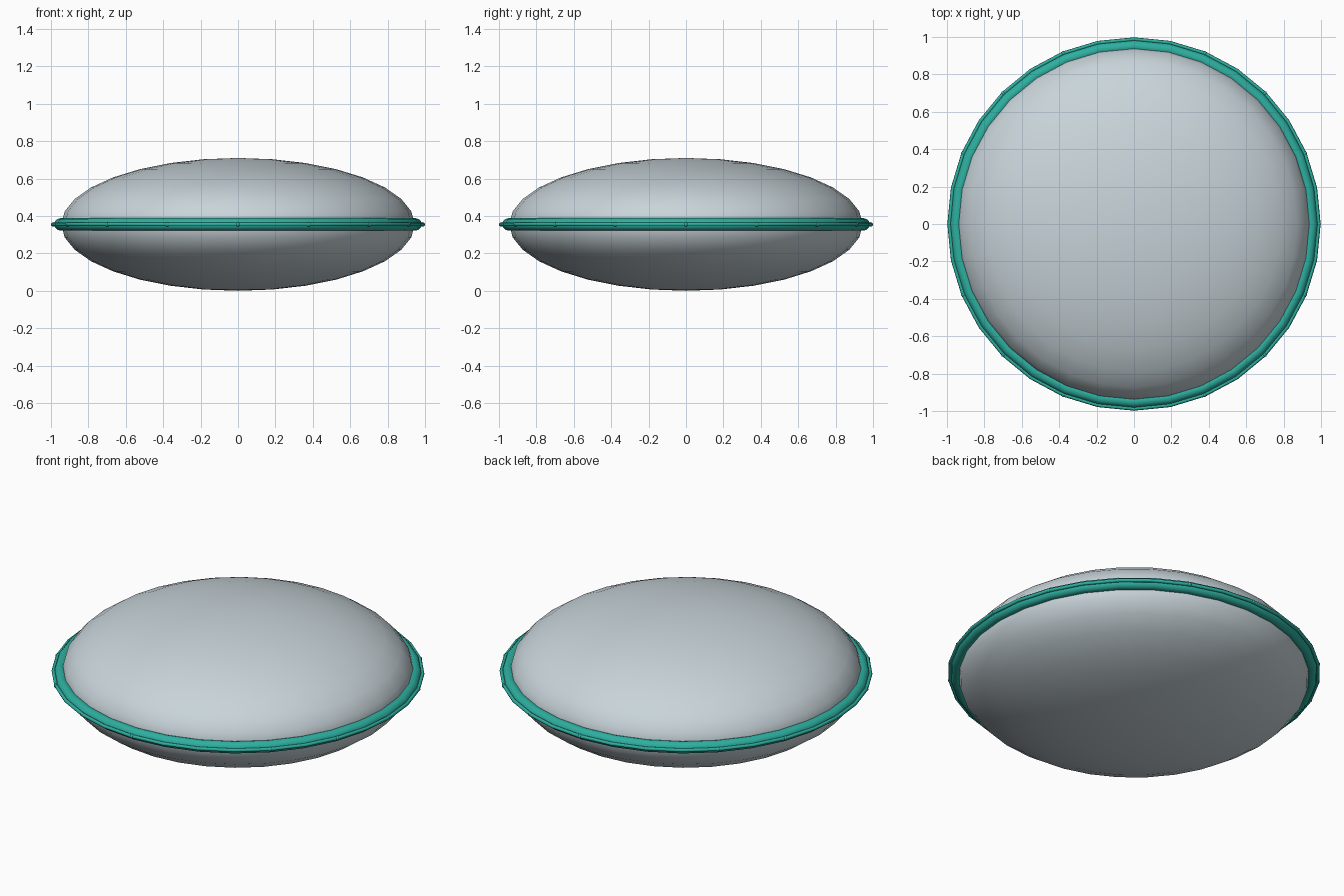
import bpy
import bmesh
import math
from mathutils import Matrix

if "Cube" in bpy.data.objects:
    bpy.data.objects.remove(bpy.data.objects["Cube"])

MID = 0.355   # height of the rim plane
SIDES = 32


def material(name, rgb):
    m = bpy.data.materials.new(name)
    m.diffuse_color = (*rgb, 1.0)
    m.use_nodes = True
    m.node_tree.nodes["Principled BSDF"].inputs["Base Color"].default_value = m.diffuse_color
    return m


def finish(bm, name, mat):
    mesh = bpy.data.meshes.new(name)
    bm.to_mesh(mesh)
    bm.free()
    mesh.materials.append(mat)
    for p in mesh.polygons:
        p.use_smooth = True
    ob = bpy.data.objects.new(name, mesh)
    ob.location.z = MID
    bpy.context.collection.objects.link(ob)
    return ob


def ring(name, major, minor, steps, mat):
    """Round tube running around the z axis."""
    bm = bmesh.new()
    loops = []
    for i in range(SIDES):
        a = 2 * math.pi * i / SIDES
        loop = []
        for j in range(steps):
            b = 2 * math.pi * j / steps
            r = major + minor * math.cos(b)
            loop.append(bm.verts.new((r * math.cos(a), r * math.sin(a), minor * math.sin(b))))
        loops.append(loop)
    for i in range(SIDES):
        p, q = loops[i], loops[(i + 1) % SIDES]
        for j in range(steps):
            k = (j + 1) % steps
            bm.faces.new((p[j], q[j], q[k], p[k]))
    return finish(bm, name, mat)


shell_grey = material("pale_blue_grey", (0.58, 0.66, 0.70))
teal = material("teal", (0.026, 0.43, 0.35))

# Flattened round body
bm = bmesh.new()
bmesh.ops.create_uvsphere(bm, u_segments=SIDES, v_segments=16, radius=1.0)
bmesh.ops.scale(bm, vec=(0.945, 0.945, MID), verts=bm.verts)
finish(bm, "body", shell_grey)

# Thick rim tube and the thin bead around its outside
ring("rim", 0.95, 0.033, 12, teal)
ring("rim_bead", 0.988, 0.010, 8, teal)

# Tiny studs spaced along the bead
bm = bmesh.new()
for i in range(16):
    turn = Matrix.Rotation(2 * math.pi * i / 16, 4, 'Z')
    bmesh.ops.create_uvsphere(bm, u_segments=8, v_segments=6, radius=0.012,
                              matrix=turn @ Matrix.Translation((0.988, 0, 0)))
finish(bm, "rim_studs", teal)
